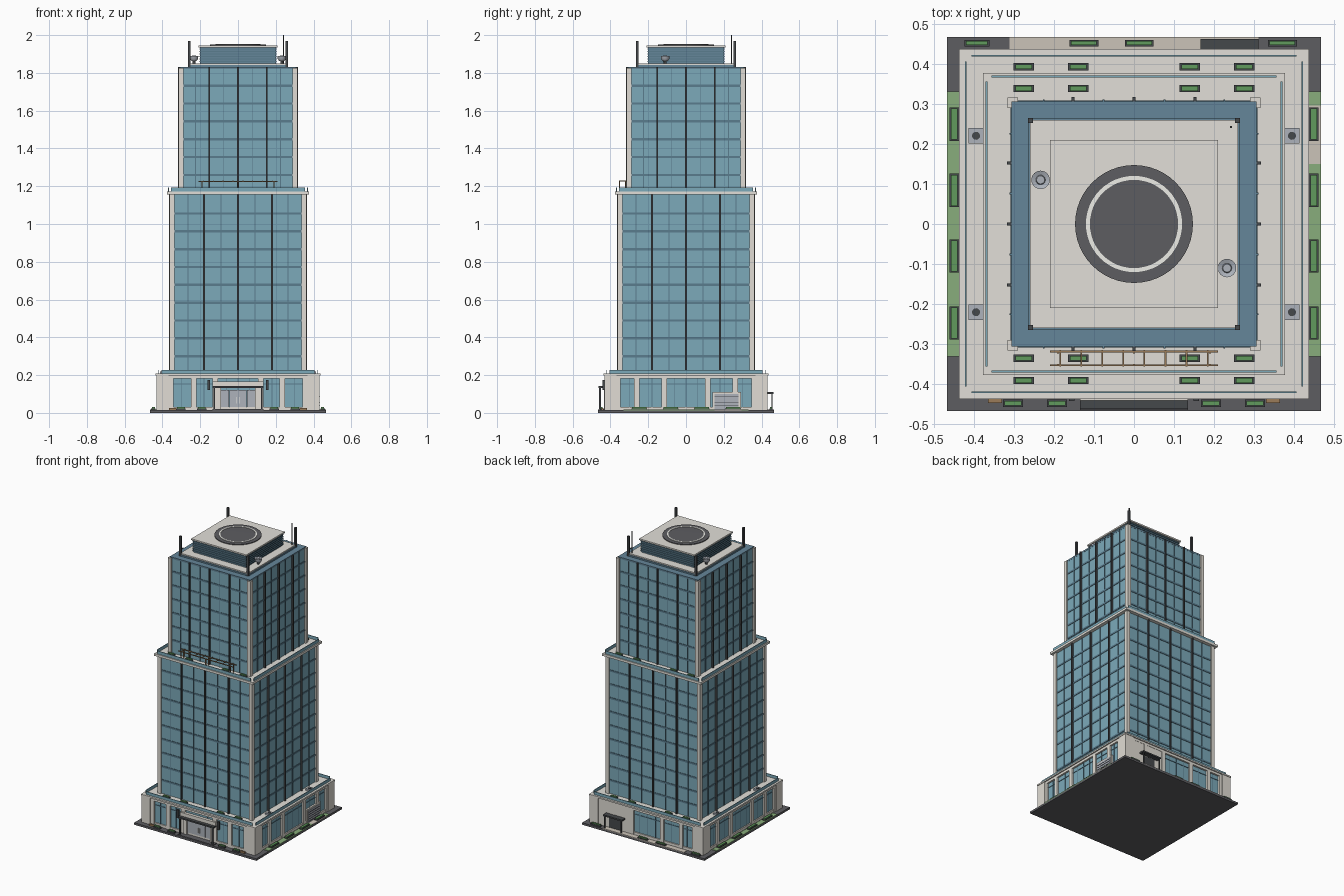
import bpy, bmesh, math
from mathutils import Matrix, Vector

if "Cube" in bpy.data.objects:
    bpy.data.objects.remove(bpy.data.objects["Cube"])

COLORS = dict(glass=(.20, .40, .49), band=(.10, .20, .27), navy=(.13, .24, .32), stone=(.75, .72, .66),
              roof=(.76, .74, .69), dark=(.06, .065, .07), asphalt=(.11, .11, .12), green=(.12, .33, .11),
              lawn=(.25, .42, .2), metal=(.42, .45, .5), wood=(.33, .2, .1), white=(.85, .85, .8), paving=(.6, .55, .48))
MATS = {}
for n, c in COLORS.items():
    MATS[n] = bpy.data.materials.new(n)
    MATS[n].diffuse_color = (*c, 1)


def finish(name, bm, mat):
    me = bpy.data.meshes.new(name)
    bm.to_mesh(me)
    bm.free()
    me.materials.append(MATS[mat])
    ob = bpy.data.objects.new(name, me)
    bpy.context.collection.objects.link(ob)
    return ob


def boxes(name, mat, items):
    """Each item is (x0, x1, y0, y1, z0, z1)."""
    bm = bmesh.new()
    for x0, x1, y0, y1, z0, z1 in items:
        m = Matrix.Translation(((x0 + x1) / 2, (y0 + y1) / 2, (z0 + z1) / 2)) @ \
            Matrix.Diagonal((x1 - x0, y1 - y0, z1 - z0, 1))
        bmesh.ops.create_cube(bm, size=1, matrix=m)
    return finish(name, bm, mat)


def slab(h, z0, z1):
    return (-h, h, -h, h, z0, z1)


def on_side(s, u0, u1, d0, d1, z0, z1):
    """Box on wall s (0 front, 1 right, 2 back, 3 left): u along wall, d outward."""
    return [(u0, u1, -d1, -d0, z0, z1), (d0, d1, u0, u1, z0, z1),
            (-u1, -u0, d0, d1, z0, z1), (-d1, -d0, -u1, -u0, z0, z1)][s]


def all_sides(*b):
    return [on_side(s, *b) for s in range(4)]


def at(x, y, w, d, z0, z1):
    return (x - w / 2, x + w / 2, y - d / 2, y + d / 2, z0, z1)


def lathe(name, mat, spots, profile, n=32):
    """Revolve (radius, z) profile around each spot."""
    bm = bmesh.new()
    for x, y in spots:
        vs = [bm.verts.new((x + r, y, z)) for r, z in profile]
        es = [bm.edges.new(p) for p in zip(vs, vs[1:])]
        bmesh.ops.spin(bm, geom=vs + es, cent=(x, y, 0), axis=(0, 0, 1), angle=math.tau, steps=n)
    bmesh.ops.remove_doubles(bm, verts=bm.verts, dist=1e-5)
    bmesh.ops.recalc_face_normals(bm, faces=bm.faces)
    ob = finish(name, bm, mat)
    bpy.context.view_layer.objects.active = ob
    ob.select_set(True)
    bpy.ops.object.shade_smooth_by_angle(angle=math.radians(40))
    ob.select_set(False)
    return ob


# Ground plate, lawns and paving
boxes("base_plate", "asphalt", [slab(.466, 0, .014)])
boxes("lawn_strips", "lawn", [(-.466, -.43, -.33, .33, .012, .018), (.43, .466, -.33, .15, .012, .018),
                              (.43, .466, .295, .33, .012, .018)])
boxes("paving", "paving", [(-.31, .31, .43, .466, .012, .017), (.43, .466, .15, .295, .012, .017)])

# Podium
boxes("podium_glass", "glass", [slab(.416, .014, .19)])
boxes("podium_plinth", "stone", [slab(.424, .014, .032)])
boxes("podium_frieze", "stone", [slab(.428, .182, .2)])
boxes("podium_roof", "roof", [slab(.436, .198, .208)])
boxes("podium_corners", "stone", [at(x, y, .065, .065, .014, .2) for x in (-.4, .4) for y in (-.4, .4)])
piers, bars = [], []
for s in range(4):
    for u in ((.12, .235, .355) if s == 0 else (.115, .26, .36)):
        piers += [on_side(s, k * u - .014, k * u + .014, .4, .428, .014, .19) for k in (-1, 1)]
    bars.append(on_side(s, -.37, .37, .41, .419, .15, .155))
    bars += [on_side(s, u / 100 - .002, u / 100 + .002, .41, .419, .03, .183)
             for u in (-30, -18, -6, 0, 6, 18, 30)]
boxes("podium_piers", "stone", piers)
boxes("shopfront_mullions", "band", bars)
boxes("podium_railing", "glass", all_sides(-.405, .405, .418, .422, .207, .228))

# Front entrance portico
boxes("entrance_canopy", "dark", [(-.135, .135, -.462, -.425, .132, .142)])
boxes("entrance_fascia", "stone", [(-.135, .135, -.44, -.42, .142, .166)])
boxes("entrance_posts", "dark", [at(x, -.455, .009, .009, .014, .135) for x in (-.125, .125)])
boxes("entrance_jambs", "stone", [at(x, -.425, .022, .02, .014, .135) for x in (-.1, .1)])
boxes("entrance_doors", "metal", [(x - .022, x + .022, -.424, -.41, .014, .122) for x in (-.07, -.023, .023, .07)])
boxes("door_handles", "white", [at(x, -.426, .003, .005, .05, .085) for x in (-.006, .006)])
boxes("wall_lamps", "dark", [at(x, -.434, .014, .014, .12, .175) for x in (-.155, .155)])
boxes("entrance_step", "asphalt", [(-.135, .135, -.464, -.41, .012, .02)])

# Service door and canopy at the back, garage door at the right
boxes("service_wall", "stone", [(.12, .38, .4, .426, .014, .19)])
boxes("service_door", "dark", [(.19, .285, .42, .43, .014, .095)])
boxes("service_canopy", "dark", [(.166, .31, .42, .462, .1, .11)])
boxes("service_canopy_posts", "dark", [at(x, .456, .006, .006, .014, .1) for x in (.175, .301)])
boxes("garage_frame", "stone", [(.4, .428, .14, .29, .014, .11)])
boxes("garage_door", "metal", [(.41, .431, .152, .278, .014, .1)])
boxes("garage_slats", "dark", [(.42, .433, .152, .278, .025 + i * .015, .027 + i * .015) for i in range(5)])

# Two tower blocks: glass, floor bands, fins and corner piers
for name, h, z0, z1, floors, fin, fine in (
        ("lower_tower", .352, .205, 1.16, [.3 + .0945 * i for i in range(9)], .18, (.09, .265)),
        ("upper_tower", .305, 1.165, 1.83, [1.26 + .0945 * i for i in range(6)], .152, (.076, .225))):
    boxes(name + "_glass", "glass", [slab(h, z0, z1)])
    boxes(name + "_floor_bands", "band", [slab(h + .003, z - .006, z + .006) for z in floors])
    fins = []
    for u in (-fin, 0, fin):
        fins += all_sides(u - .004, u + .004, h - .01, h + .012, z0, z1)
    boxes(name + "_fins", "dark", fins)
    thin = []
    for u in fine:
        for k in (-1, 1):
            thin += all_sides(k * u - .002, k * u + .002, h - .01, h + .005, z0, z1)
    boxes(name + "_mullions", "band", thin)
    c = h - .003
    boxes(name + "_corner_piers", "stone",
          [at(x, y, .026, .026, z0, z1 - .004) for x in (-c, c) for y in (-c, c)])

# Terrace at the setback
boxes("terrace_slab", "roof", [slab(.376, 1.155, 1.171)])
boxes("terrace_railing", "glass", all_sides(-.355, .355, .366, .37, 1.17, 1.192))
boxes("pergola_posts", "wood", [at(x, y, .005, .005, 1.17, 1.225) for x in (-.19, 0, .19) for y in (-.352, -.32)])
boxes("pergola_rails", "wood", [at(0, y, .42, .004, 1.222, 1.227) for y in (-.352, -.318)])
boxes("pergola_slats", "wood", [at(-.184 + i * .0525, -.335, .004, .042, 1.226, 1.23) for i in range(8)])

# Planters: dark troughs with green hedges
plants = [(x, y, .05, .018, z) for x in (-.275, -.139, .139, .275)
          for y, z in ((-.39, .207), (.392, .207), (-.335, 1.17), (.338, 1.17))]
plants += [(x, -.447, .05, .018, .014) for x in (-.302, -.192, .192, .302)]
plants += [(x, .451, w, .016, .014) for x, w in ((-.392, .062), (-.125, .072), (.013, .072), (.37, .072))]
plants += [(x, y, .024, .083, .014) for x in (-.448, .448) for y in (-.247, -.08, .084, .249)]
boxes("planter_troughs", "dark", [at(x, y, w, d, z, z + .01) for x, y, w, d, z in plants])
boxes("planter_hedges", "green", [at(x, y, w - .008, d - .006, z + .008, z + .016) for x, y, w, d, z in plants])
boxes("benches", "wood", [at(x, -.442, .035, .01, .014, .026) for x in (-.347, .347)])

# Vent units on the podium roof
vents = [(x, y) for x in (-.394, .394) for y in (-.22, .22)]
boxes("vent_units", "metal", [at(x, y, .038, .038, .207, .219) for x, y in vents])
lathe("vent_fans", "dark", vents, [(0, .222), (.01, .222), (.01, .218)], 16)

# Crown: parapet, roof deck, louvred plant room
boxes("crown_parapet", "navy", [slab(.306, 1.82, 1.832)])
boxes("crown_plinth", "navy", [slab(.264, 1.83, 1.842)])
boxes("roof_deck", "roof", [slab(.259, 1.838, 1.85)])
boxes("plant_room", "navy", [slab(.2, 1.848, 1.935)])
boxes("plant_room_louvres", "band", [slab(.205, 1.858 + i * .013, 1.863 + i * .013) for i in range(6)])
boxes("plant_room_cap", "roof", [slab(.21, 1.934, 1.944)])
corners = [(x, y) for x in (-.258, .258) for y in (-.258, .258)]
boxes("corner_pylons", "dark", [at(x, y, .013, .013, 1.832, 1.968) for x, y in corners])
boxes("mast", "dark", [at(.242, .242, .005, .005, 1.848, 2.0)])

# Roof drums
drums = [(-.233, .11), (.232, -.11)]
lathe("roof_drum_stems", "dark", drums, [(0, 1.87), (.008, 1.87), (.008, 1.848)], 12)
lathe("roof_drums", "metal", drums, [(0, 1.862), (.014, 1.864), (.022, 1.874), (.023, 1.89), (.012, 1.886), (.01, 1.893), (0, 1.893)], 24)

# Helipad disc with painted ring
lathe("helipad", "asphalt", [(0, 0)], [(0, 1.942), (.147, 1.942), (.147, 1.949), (0, 1.951)], 48)
lathe("helipad_ring", "white", [(0, 0)], [(.11, 1.948), (.11, 1.952), (.12, 1.952), (.12, 1.948)], 48)

for m in bpy.data.materials:
    if m.users and not m.is_grease_pencil:
        m.use_nodes = True
        m.node_tree.nodes["Principled BSDF"].inputs["Base Color"].default_value = m.diffuse_color
